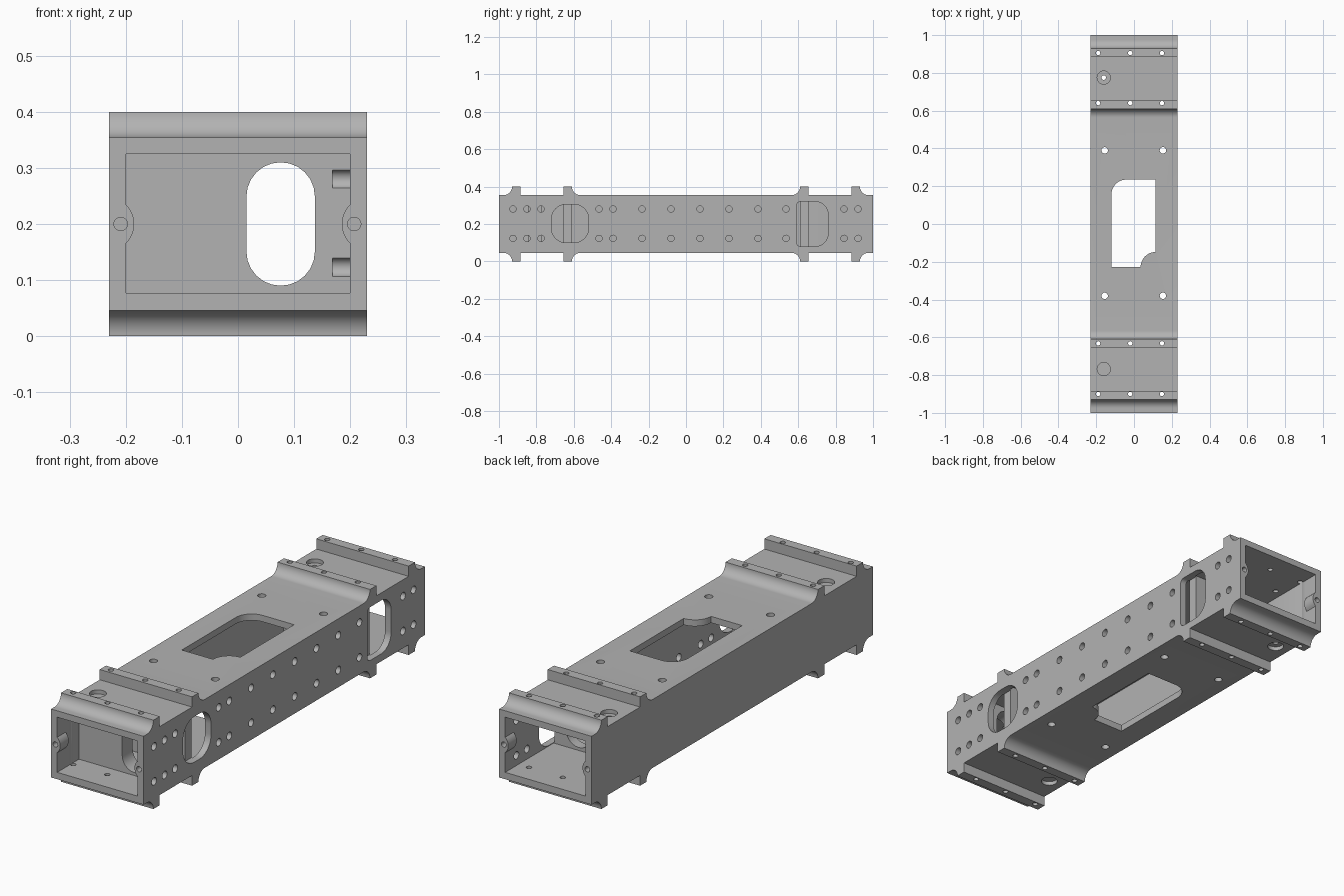
import bpy
import bmesh
from math import cos, sin, radians, sqrt, asin, degrees

if "Cube" in bpy.data.objects:
    bpy.data.objects.remove(bpy.data.objects["Cube"])

BASE, DECK, TOP = 0.046, 0.354, 0.4     # body underside, body deck, rib top
FLOOR, CEIL, INNER, OUTER = 0.077, 0.325, 0.2, 0.23
MID = 0.2


def arc(u, v, r, start, end, n=12):
    angles = [radians(start + (end - start) * i / n) for i in range(n + 1)]
    return [(u + r * cos(a), v + r * sin(a)) for a in angles]


def circle(u, v, r):
    return arc(u, v, r, 0, 360, 24)[:-1]


def rect(u0, u1, v0, v1):
    return [(u0, v0), (u1, v0), (u1, v1), (u0, v1)]


def round_rect(u0, u1, v0, v1, r_low, r_high):
    """Rectangle with separate corner radii on its low-u and high-u sides."""
    a, b = r_low, r_high
    return (arc(u0 + a, v0 + a, a, 180, 270) + arc(u1 - b, v0 + b, b, 270, 360)
            + arc(u1 - b, v1 - b, b, 0, 90) + arc(u0 + a, v1 - a, a, 90, 180))


def build(name, prisms):
    """One mesh from prisms given as (profile, axis, low, high)."""
    place = {"x": lambda u, v, w: (w, u, v),
             "y": lambda u, v, w: (u, w, v),
             "z": lambda u, v, w: (u, v, w)}
    bm = bmesh.new()
    for profile, axis, low, high in prisms:
        rings = [[bm.verts.new(place[axis](u, v, w)) for u, v in profile]
                 for w in (low, high)]
        bm.faces.new(rings[0])
        bm.faces.new(rings[1])
        for i in range(len(profile)):
            j = (i + 1) % len(profile)
            bm.faces.new((rings[0][i], rings[0][j], rings[1][j], rings[1][i]))
    bmesh.ops.recalc_face_normals(bm, faces=bm.faces)
    mesh = bpy.data.meshes.new(name)
    bm.to_mesh(mesh)
    bm.free()
    obj = bpy.data.objects.new(name, mesh)
    bpy.context.collection.objects.link(obj)
    return obj


def cut(body, name, prisms):
    cutter = build(name, prisms)
    cutter.hide_render = True
    mod = body.modifiers.new(name, "BOOLEAN")
    mod.operation = "DIFFERENCE"
    mod.solver = "EXACT"
    mod.object = cutter
    bpy.ops.object.modifier_apply(modifier=mod.name)
    bpy.data.objects.remove(cutter)


# Outer side profile: ribs with one filleted side each, mirrored along and up
R = TOP - DECK
half = ([(0.61 - R, DECK)] + arc(0.61 - R, TOP, R, 270, 360)[1:]
        + [(0.655, TOP), (0.655, DECK), (0.885, DECK), (0.885, TOP)]
        + arc(0.93 + R, TOP, R, 180, 270) + [(1, DECK)])
upper = [(-y, z) for y, z in reversed(half)] + half
lower = [(y, TOP - z) for y, z in reversed(upper)]
body = build("beam_housing", [(upper + lower, "x", -OUTER, OUTER)])
bpy.context.view_layer.objects.active = body
body.select_set(True)

# Chambers between the bulkheads
chamber = rect(-INNER, INNER, FLOOR, CEIL)
cut(body, "chambers", [(chamber, "y", a, b) for a, b in
                       ((-0.94, -0.845), (-0.77, -0.655), (-0.61, 0.61), (0.655, 0.94))])

# End mouths, leaving a rounded screw boss on each side
BR, BX = 0.048, 0.233
swing = degrees(asin(sqrt(BR ** 2 - (BX - INNER) ** 2) / BR))
mouth = ([(-INNER, FLOOR)] + [(INNER, FLOOR)]
         + arc(BX, MID, BR, 180 + swing, 180 - swing)
         + [(INNER, CEIL), (-INNER, CEIL)]
         + arc(-BX, MID, BR, swing, -swing))
cut(body, "mouths", [(mouth, "y", -1.05, -0.93), (mouth, "y", 0.93, 1.05)])

# Cable slot through every bulkhead
slot = arc(0.076, 0.249, 0.061, 0, 180) + arc(0.076, 0.151, 0.061, 180, 360)
cut(body, "cable_slot", [(slot, "y", -0.9, 0.9)])

# Deck opening: one rounded corner, one scooped corner
opening = ([(-0.12, -0.228)] + arc(0.115, -0.228, 0.08, 180, 90)
           + [(0.115, 0.235)] + arc(-0.04, 0.155, 0.08, 90, 180))
cut(body, "deck_opening", [(opening, "z", -0.1, 0.5)])

# Access windows in the left wall
cut(body, "windows", [
    (round_rect(-0.72, -0.52, 0.1, 0.305, 0.08, 0.08), "x", 0.195, 0.3),
    (round_rect(0.592, 0.76, 0.08, 0.32, 0.02, 0.07), "x", 0.195, 0.3)])

# Two rows of side holes
side_y = [-0.925, -0.85, -0.775, -0.465, -0.39, -0.235, -0.08,
          0.075, 0.23, 0.385, 0.535, 0.845, 0.92]
cut(body, "side_holes", [(circle(y, z, 0.017), "x", 0.168, 0.3)
                         for y in side_y for z in (0.123, 0.28)])

# Vertical holes in ribs and deck
ribs = [(x, y, 0.0115) for x in (-0.19, -0.02, 0.148)
        for y in (-0.9, -0.632, 0.64, 0.905)]
deck = [(x, y, 0.017) for x in (-0.155, 0.153) for y in (-0.38, 0.39)]
cut(body, "vertical_holes", [(circle(x, y, r), "z", -0.1, 0.5)
                             for x, y, r in ribs + deck])

# Counterbores above and below, the rear one drilled through
cut(body, "counterbores", [(circle(-0.16, y, 0.035), "z", a, b)
                           for y in (-0.768, 0.775)
                           for a, b in ((DECK - 0.018, 0.5), (-0.1, BASE + 0.018))])
cut(body, "rear_pin_hole", [(circle(-0.16, 0.775, 0.012), "z", -0.1, 0.5)])

# Screw holes in the end bosses
cut(body, "boss_holes", [(circle(x, MID, 0.012), "y", a, b)
                         for x in (-0.209, 0.207)
                         for a, b in ((-1.1, -0.95), (0.95, 1.1))])

# Material and shading
grey = bpy.data.materials.new("plain_grey")
grey.use_nodes = True
colour = (0.45, 0.45, 0.45, 1)
grey.diffuse_color = colour
grey.node_tree.nodes["Principled BSDF"].inputs["Base Color"].default_value = colour
body.data.materials.clear()
body.data.materials.append(grey)
bpy.ops.object.shade_smooth_by_angle(angle=radians(30))
